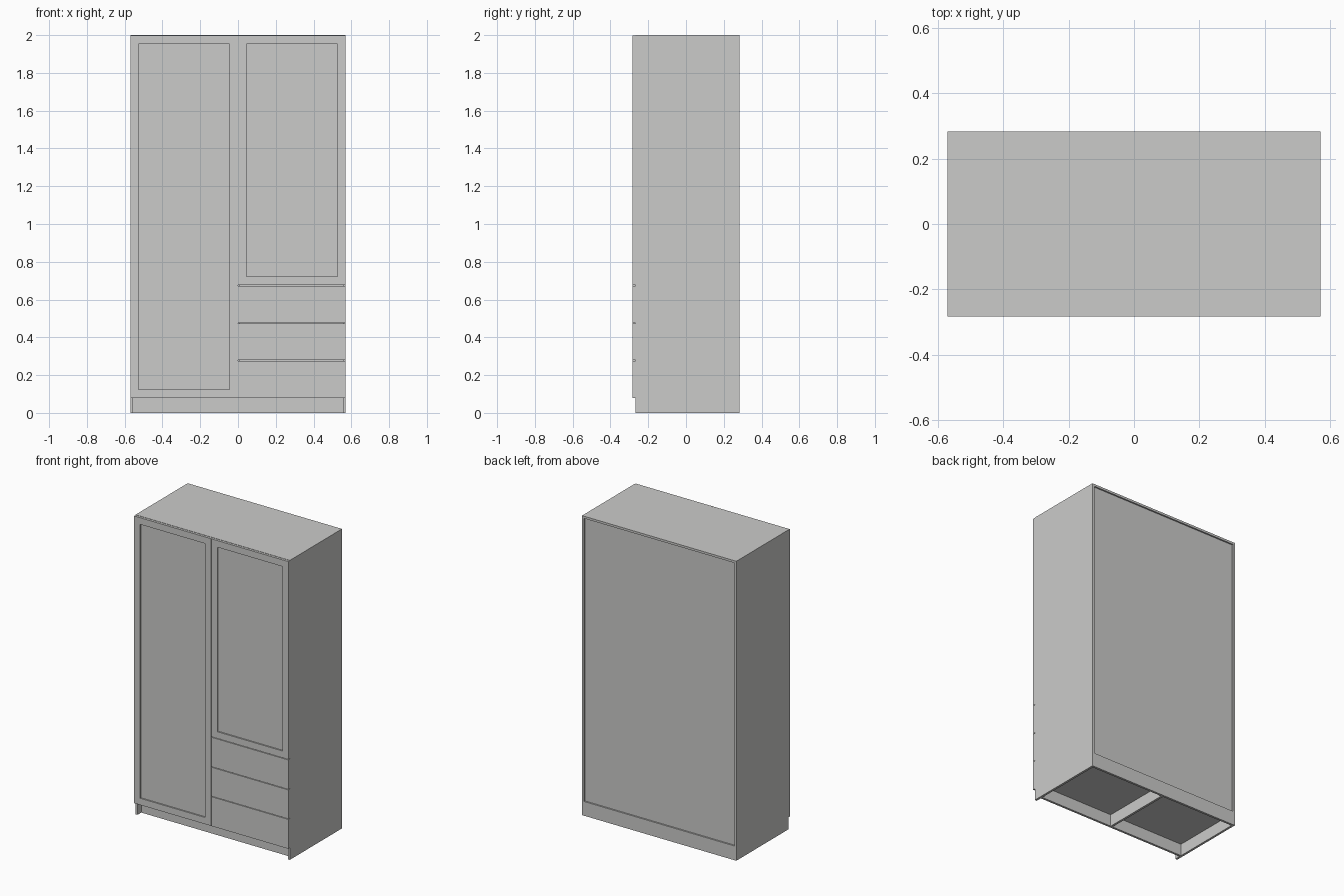
import bpy, bmesh

cube = bpy.data.objects.get("Cube")
if cube:
    bpy.data.objects.remove(cube, do_unlink=True)

grey = bpy.data.materials.new("warm_grey")
grey.use_nodes = True
colour = (0.6, 0.6, 0.59, 1)
grey.diffuse_color = colour
grey.node_tree.nodes["Principled BSDF"].inputs["Base Color"].default_value = colour

W, D, H = 0.57, 0.283, 2.0   # half width, half depth, height
T = 0.015                    # board thickness
FRONT = -D + 0.016           # front plane of the carcass
BASE = 0.08                  # plinth height
GAP = 0.002                  # half gap between fronts
FRAME, RECESS = 0.063, 0.009


def board(name, x, y, z, framed=False):
    """Box between the given ranges; framed boards get a recessed front panel."""
    bm = bmesh.new()
    bmesh.ops.create_cube(bm, size=1)
    for v in bm.verts:
        v.co = [r[0] if c < 0 else r[1] for c, r in zip(v.co, (x, y, z))]
    if framed:
        bm.normal_update()
        face = min(bm.faces, key=lambda f: f.normal.y)
        bmesh.ops.inset_region(bm, faces=[face], thickness=FRAME)
        ring = bmesh.ops.inset_region(bm, faces=[face], thickness=0)
        for v in face.verts:
            v.co.y += RECESS
    mesh = bpy.data.meshes.new(name)
    bm.to_mesh(mesh)
    bm.free()
    mesh.materials.append(grey)
    ob = bpy.data.objects.new(name, mesh)
    bpy.context.collection.objects.link(ob)
    return ob


# Carcass
inner = (-W + T, W - T)
board("right_side", (-W, -W + T), (FRONT, D), (0, H))
board("left_side", (W - T, W), (FRONT, D), (0, H))
board("top_panel", inner, (FRONT, D), (H - T, H))
board("bottom_panel", inner, (FRONT, D), (BASE, BASE + T))
board("back_panel", inner, (D - 0.015, D - 0.01), (BASE + T, H - T))
board("partition", (-T / 2, T / 2), (FRONT, D - 0.015), (BASE + T, H - T))

# Plinth
plinth_y = -D + 0.055
board("front_plinth", inner, (plinth_y, plinth_y + T), (0, BASE))
board("back_plinth", inner, (D - T, D), (0, BASE))
board("plinth_divider", (-T / 2, T / 2), (plinth_y + T, D - T), (0, BASE))

# Doors with recessed panels
front_y = (-D, FRONT)
levels = [BASE, 0.278, 0.475, 0.675]
door_top = H - 0.002
board("right_door", (-W, -0.0007), front_y, (BASE, door_top), True)
board("left_door", (0.0007, W), front_y, (levels[-1] + GAP, door_top), True)

# Drawer fronts
for i, (low, high) in enumerate(zip(levels, levels[1:])):
    bottom = low + (GAP if i else 0)
    board(f"drawer_front_{i + 1}", (0.0007, W), front_y, (bottom, high - GAP))
